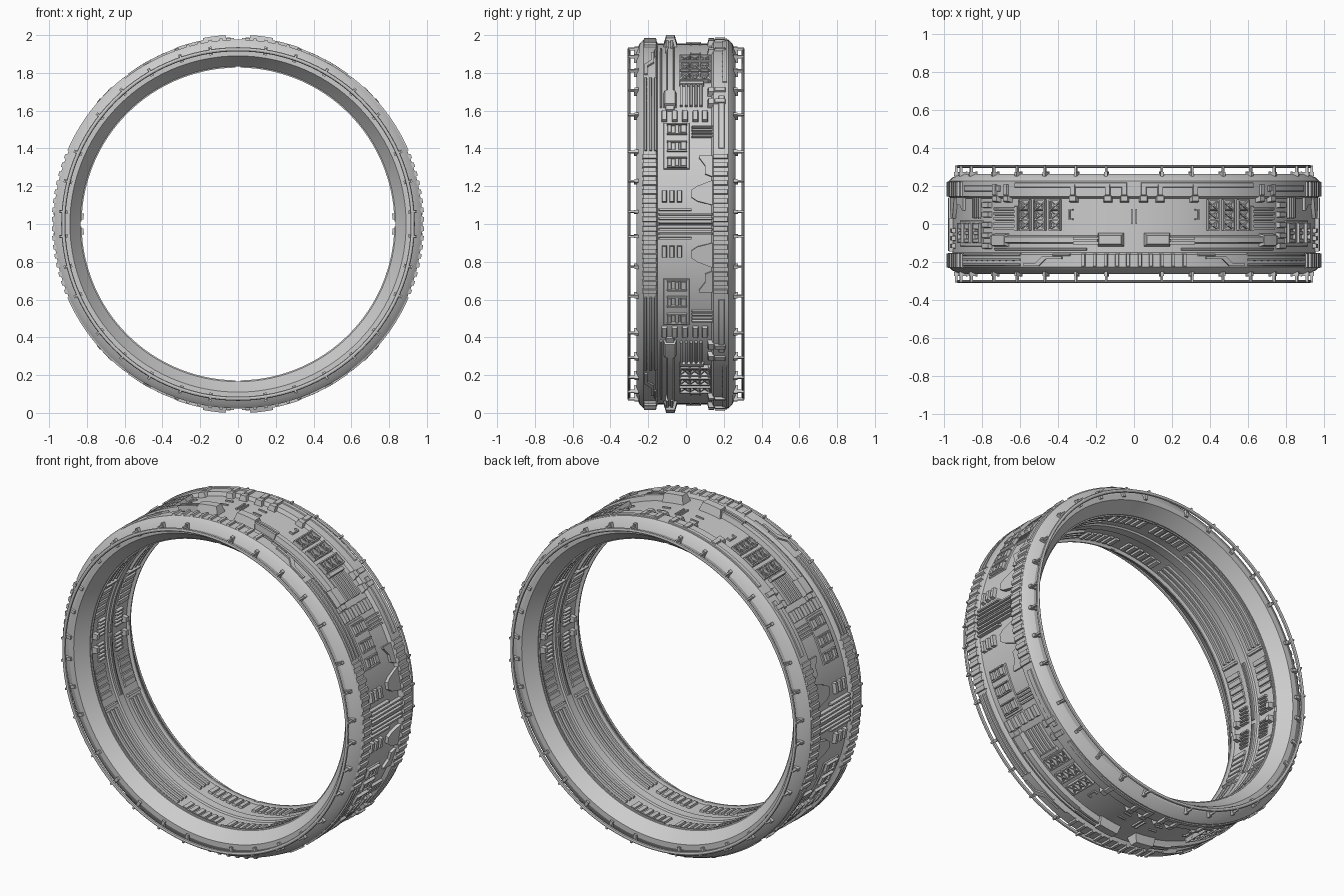
import bpy, bmesh
from math import sin, cos, asin, acos, radians, degrees, ceil, pi, tau

def az(z):  # ring angle from a height in the side view
    return degrees(asin((z - 1) / 0.965))

def ax(x):  # ring angle from a width in the top view
    return degrees(acos(x / 0.965))

def pt(a, y, r):
    return (r * cos(radians(a)), y, r * sin(radians(a)))

def finish(bm, name, mirror=True):
    bmesh.ops.recalc_face_normals(bm, faces=bm.faces)
    me = bpy.data.meshes.new(name)
    bm.to_mesh(me)
    bm.free()
    for p in me.polygons:
        p.use_smooth = True
    me.set_sharp_from_angle(angle=radians(25))
    ob = bpy.data.objects.new(name, me)
    ob.location = (0, 0, 1)
    bpy.context.collection.objects.link(ob)
    if mirror:
        m = ob.modifiers.new("four_quarters", 'MIRROR')
        m.use_axis = (True, False, True)
        m.use_mirror_merge = False
    return ob

def lathe(name, prof, n=120):
    bm = bmesh.new()
    rings = [[bm.verts.new(pt(360 * i / n, y, r)) for y, r in prof] for i in range(n)]
    k = len(prof)
    for i in range(n):
        a, b = rings[i], rings[(i + 1) % n]
        for j in range(k):
            bm.faces.new((a[j], a[(j + 1) % k], b[(j + 1) % k], b[j]))
    return finish(bm, name, False)

def block(bm, a0, a1, y0, y1, r0, r1, bev=0.004):
    """Curved box following the ring; the r1 face is inset by bev."""
    a0, a1 = sorted((a0, a1))
    n = max(1, ceil((a1 - a0) / 3))
    d = degrees(bev)
    rings = []
    for i in range(n + 1):
        t = i / n
        lo, hi = a0 + (a1 - a0) * t, a0 + d + (a1 - a0 - 2 * d) * t
        rings.append([bm.verts.new(p) for p in (pt(lo, y0, r0), pt(hi, y0 + bev, r1),
                                                pt(hi, y1 - bev, r1), pt(lo, y1, r0))])
    for a, b in zip(rings, rings[1:]):
        for j in range(4):
            bm.faces.new((a[j], a[(j + 1) % 4], b[(j + 1) % 4], b[j]))
    bm.faces.new(rings[0])
    bm.faces.new(rings[-1])

def plate(bm, pts, r0, r1):
    """Flat polygon given as (angle, y), raised from r0 to r1."""
    lo = [bm.verts.new(pt(a, y, r0)) for a, y in pts]
    hi = [bm.verts.new(pt(a, y, r1)) for a, y in pts]
    n = len(pts)
    bm.faces.new(lo)
    bm.faces.new(hi)
    for i in range(n):
        bm.faces.new((lo[i], lo[(i + 1) % n], hi[(i + 1) % n], hi[i]))

# Main ring body and the two thin guard hoops
lathe("ring_body", [(-0.245, 0.955), (-0.225, 0.976), (-0.16, 0.976), (-0.15, 0.955),
                    (0.135, 0.955), (0.145, 0.976), (0.225, 0.976), (0.245, 0.955),
                    (0.262, 0.92), (0.262, 0.89), (0.215, 0.855), (0.19, 0.835), (0.175, 0.835),
                    (0.17, 0.848), (0.03, 0.848), (0.025, 0.838), (-0.025, 0.838), (-0.03, 0.848),
                    (-0.17, 0.848), (-0.175, 0.835), (-0.19, 0.835), (-0.215, 0.855),
                    (-0.262, 0.89), (-0.262, 0.92)])
for s, name in ((-1, "front_hoop"), (1, "back_hoop")):
    lathe(name, [(s * 0.302 + 0.008 * cos(tau * i / 8), 0.925 + 0.011 * sin(tau * i / 8)) for i in range(8)])

# Clips holding the hoops
bm = bmesh.new()
for a in (4, 14, 24, 38, 49, 60, 71, 81):
    for s in (-1, 1):
        y0, y1 = sorted((s * 0.24, s * 0.308))
        block(bm, a - 0.35, a + 0.35, y0, y1, 0.93, 0.944, 0.001)
        y0, y1 = sorted((s * 0.25, s * 0.275))
        block(bm, a - 0.6, a + 0.6, y0, y1, 0.905, 0.95, 0.002)
finish(bm, "hoop_clips")

# Treads, strips and stepped panels on both flanges
bm = bmesh.new()
for i in range(8):
    a = 1.5 + i * 2.85
    block(bm, a - 0.9, a + 0.9, -0.232, -0.152, 0.97, 0.986)
    block(bm, a - 0.9, a + 0.9, 0.142, 0.225, 0.97, 0.986)
for i in range(5):
    a = ax(0.03 + i * 0.058)
    block(bm, a - 0.7, a + 0.7, -0.225, -0.155, 0.97, 0.986)
for y in (-0.222, -0.195, -0.17):
    block(bm, az(1.38), az(1.765), y, y + 0.016, 0.97, 0.984)
plate(bm, [(az(1.78), -0.22), (az(1.83), -0.22), (az(1.85), -0.185), (az(1.89), -0.185),
           (az(1.89), -0.17), (az(1.84), -0.17), (az(1.82), -0.205), (az(1.78), -0.205)], 0.97, 0.986)
block(bm, 64, 70, -0.17, -0.155, 0.97, 0.986)
block(bm, 24, 44, 0.17, 0.205, 0.97, 0.982)
block(bm, 50, 88, 0.19, 0.22, 0.97, 0.982)
finish(bm, "flange_treads")

# Long bars, small boxes and tapered pods at the sides
bm = bmesh.new()
block(bm, 0, 0.7, -0.145, 0.14, 0.95, 0.978, 0.002)
for a in (1.7, 3.1, 4.5):
    block(bm, a - 0.4, a + 0.4, -0.145, 0.14 if a < 4 else 0.03, 0.95, 0.978, 0.002)
for y in (-0.115, -0.075, -0.035):
    block(bm, az(1.115), az(1.18), y - 0.014, y + 0.014, 0.95, 0.976)
plate(bm, [(az(1.10), 0.14), (az(1.12), 0.06), (az(1.14), 0.03), (az(1.18), 0.03),
           (az(1.20), 0.06), (az(1.23), 0.14)], 0.94, 0.974)
plate(bm, [(az(1.25), 0.14), (az(1.265), 0.10), (az(1.31), 0.10), (az(1.35), 0.07),
           (az(1.36), 0.07), (az(1.36), 0.14)], 0.94, 0.97)
finish(bm, "side_bars")

# Panel with three windows, grille lines and a row of boxes
bm = bmesh.new()
block(bm, az(1.29), az(1.54), -0.12, 0.02, 0.95, 0.962)
for z in (1.325, 1.41, 1.50):
    for y0, y1, r in ((-0.10, -0.075, 0.976), (-0.06, -0.035, 0.973), (-0.03, 0.005, 0.976)):
        block(bm, az(z - 0.022), az(z + 0.022), y0, y1, 0.955, r)
    for dz in (-0.025, 0.025):
        block(bm, az(z + dz) - 0.25, az(z + dz) + 0.25, -0.10, 0.005, 0.955, 0.978, 0.001)
for i in range(4):
    a = az(1.465 + i * 0.017)
    block(bm, a - 0.3, a + 0.3, 0.03, 0.14, 0.95, 0.97, 0.001)
for y in (-0.115, -0.06, -0.005, 0.05, 0.1):
    block(bm, az(1.545), az(1.60), y - 0.016, y + 0.016, 0.95, 0.976)
finish(bm, "window_panels")

# Striped vents and crossed truss frames on the shoulders
bm = bmesh.new()
for i in range(5):
    y = -0.025 + i * 0.026
    block(bm, az(1.625), az(1.735), y - 0.008, y + 0.008, 0.95, 0.972, 0.002)
block(bm, az(1.735), az(1.75), -0.035, 0.095, 0.95, 0.975, 0.002)
for x0, x1 in ((0.385, 0.445), (0.465, 0.525), (0.545, 0.602)):
    a1, a0 = ax(x0), ax(x1)
    for e in (a0, a1 - 0.5):
        block(bm, e, e + 0.5, -0.035, 0.13, 0.95, 0.978, 0.001)
    for i in range(4):
        y = -0.035 + i * 0.052
        block(bm, a0, a1, y, y + 0.009, 0.95, 0.976, 0.001)
    for i in range(3):
        y0, y1 = -0.03 + i * 0.052, 0.018 + i * 0.052
        for p, q in ((y0, y1), (y1, y0)):
            plate(bm, [(a0, p - 0.004), (a1, q - 0.004), (a1, q + 0.004), (a0, p + 0.004)], 0.95, 0.97)
finish(bm, "truss_frames")

# Front rail with end boxes and the raised blocks at top and bottom
bm = bmesh.new()
block(bm, 44, 79, -0.105, -0.06, 0.95, 0.982, 0.008)
block(bm, az(1.62), az(1.70), -0.12, -0.05, 0.95, 0.985, 0.008)
block(bm, az(1.60), az(1.63), -0.11, -0.06, 0.95, 0.97)
block(bm, 78.5, 87, -0.12, -0.045, 0.95, 1.002, 0.015)
for y in (-0.1, -0.075):
    block(bm, 71, 80, y - 0.009, y + 0.009, 0.95, 0.99, 0.002)
block(bm, 40, 75, -0.14, -0.125, 0.95, 0.966)
finish(bm, "outer_rail")

# Clamps gripping the back flange and small surface brackets
bm = bmesh.new()
for a in (az(1.64), az(1.70), ax(0.318), ax(0.137), ax(0.05)):
    block(bm, a - 1.5, a + 1.5, 0.112, 0.155, 0.95, 0.984, 0.008)
    block(bm, a - 0.9, a + 0.9, 0.15, 0.21, 0.97, 0.988, 0.003)
for y0, y1 in ((0.02, 0.03), (0.07, 0.08)):
    block(bm, 69, 70.5, y0, y1, 0.95, 0.964, 0.001)
    block(bm, 82, 85, y0, y1, 0.95, 0.962, 0.001)
block(bm, 69, 69.5, 0.02, 0.08, 0.95, 0.964, 0.001)
block(bm, 89, 89.6, 0.0, 0.08, 0.95, 0.964, 0.001)
finish(bm, "flange_clamps")

# Inner lining: lips split at the quarters, ribs, long rails and knobs
bm = bmesh.new()
for s in (-1, 1):
    def inner(a0, a1, y0, y1, r, bev=0.003):
        block(bm, a0, a1, *sorted((s * y0, s * y1)), 0.855, r, bev)
    inner(0.8, 89.2, 0.172, 0.186, 0.828)
    for y in (0.06, 0.095, 0.13):
        inner(27, 70, y, y + 0.02, 0.834)
    inner(25, 26.2, 0.05, 0.16, 0.83)
    for a in (10, 12.6, 15.2, 17.8, 20.4):
        inner(a, a + 2.1, 0.06, 0.16, 0.838)
    for i in range(6):
        inner(72.5 + i * 2.7, 74.4 + i * 2.7, 0.08, 0.16, 0.836)
    for i in range(5):
        inner(1.5 + i * 1.5, 2.4 + i * 1.5, 0.05, 0.11, 0.83)
    inner(1.5, 4, 0.12, 0.15, 0.818)
    inner(0.8, 24, 0.0, 0.012, 0.828)
finish(bm, "inner_lining")
